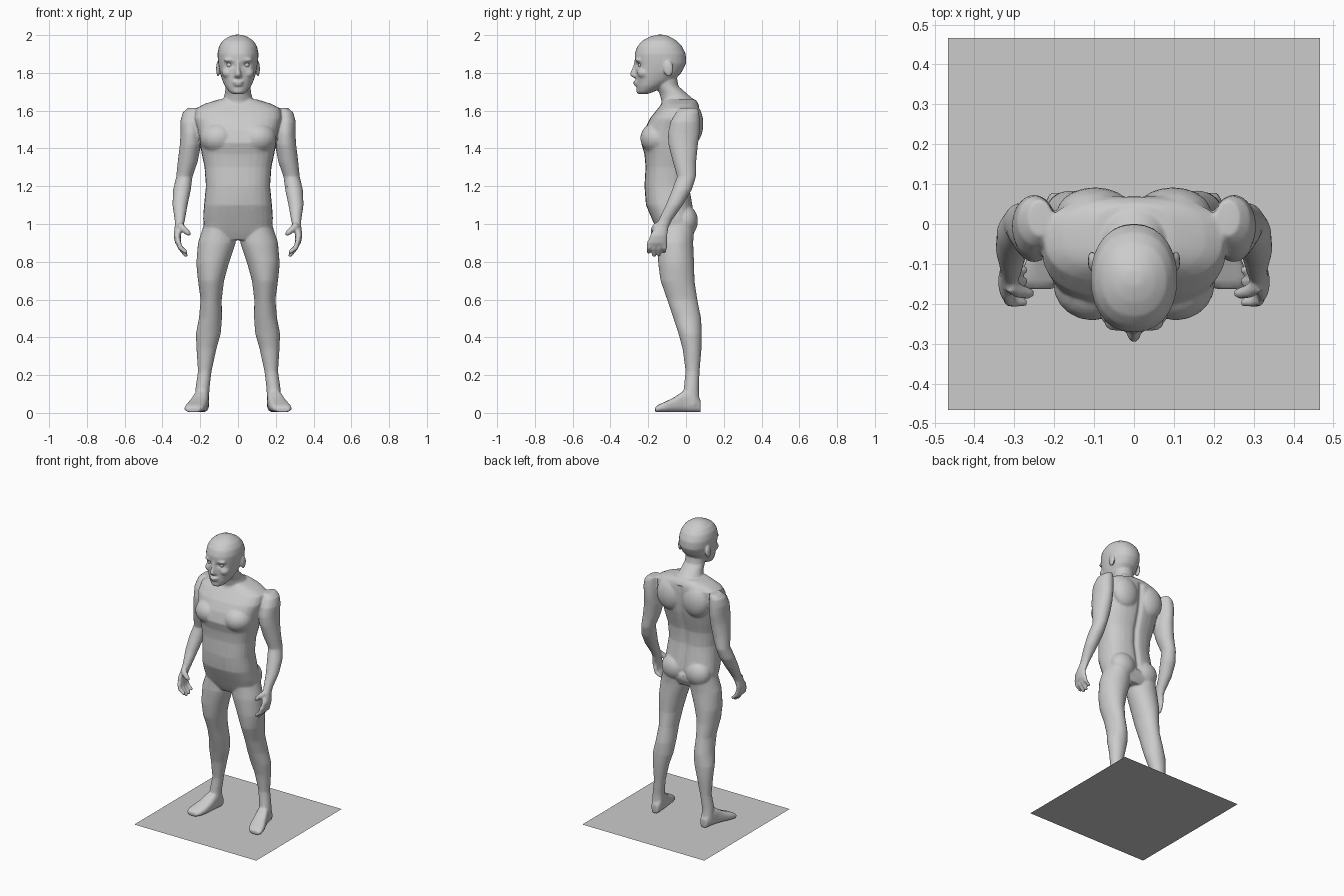
import bpy, bmesh, math
from mathutils import Vector, Matrix

bm = bmesh.new()


def loft(sections, power=1.0, n=28):
    """Skin closed rings; each section is (centre, u half-axis, v half-axis)."""
    rings = []
    for c, u, v in sections:
        ring = []
        for i in range(n):
            a = 2 * math.pi * i / n
            ca, sa = math.cos(a), math.sin(a)
            ca = math.copysign(abs(ca) ** power, ca)
            sa = math.copysign(abs(sa) ** power, sa)
            ring.append(bm.verts.new(Vector(c) + Vector(u) * ca + Vector(v) * sa))
        rings.append(ring)
    for r0, r1 in zip(rings, rings[1:]):
        for i in range(n):
            j = (i + 1) % n
            bm.faces.new((r0[i], r0[j], r1[j], r1[i]))
    bm.faces.new(rings[0][::-1])
    bm.faces.new(rings[-1])


def column(rows, power=1.0):
    """Horizontal rings on the centre line: z, half width, front y, back y."""
    loft([((0, (f + b) / 2, z), (w, 0, 0), (0, (b - f) / 2, 0)) for z, w, f, b in rows], power)


def limb(rows):
    """Horizontal rings: z, centre x, centre y, half width, half depth."""
    loft([((x, y, z), (rx, 0, 0), (0, ry, 0)) for z, x, y, rx, ry in rows])


def digit(points, radii):
    """Rounded finger along a short path."""
    d = (Vector(points[-1]) - Vector(points[0])).normalized()
    u = d.cross(Vector((0, 1, 0))).normalized()
    v = d.cross(u)
    loft([(p, u * r, v * r) for p, r in zip(points, radii)], n=12)


def blob(c, r):
    m = Matrix.Translation(c) @ Matrix.Diagonal((*r, 1))
    bmesh.ops.create_uvsphere(bm, u_segments=20, v_segments=12, radius=1, matrix=m)


# leg
limb([(1.00, .100, -.05, .080, .095), (.90, .112, -.057, .100, .095),
      (.79, .135, -.052, .086, .095), (.70, .143, -.045, .069, .090),
      (.60, .142, -.020, .056, .080), (.50, .146, .007, .061, .073),
      (.42, .157, .022, .066, .062), (.34, .167, .032, .053, .050),
      (.22, .176, .035, .036, .037), (.13, .188, .028, .037, .040),
      (.04, .192, .028, .038, .045)])
# foot, sections running heel to toe: y, x, half width, height
loft([((x, y, .004 + h / 2), (w, 0, 0), (0, 0, h / 2)) for y, x, w, h in
      [(.078, .186, .024, .06), (.05, .188, .036, .11), (-.01, .196, .041, .115),
       (-.06, .209, .048, .08), (-.11, .224, .054, .055), (-.145, .234, .050, .04),
       (-.163, .238, .034, .026)]], .7)
# arm
limb([(1.615, .235, .015, .030, .045), (1.59, .247, .008, .046, .062),
      (1.54, .250, -.005, .056, .078), (1.48, .250, -.012, .054, .084),
      (1.42, .252, -.015, .056, .078), (1.33, .266, -.008, .053, .062),
      (1.25, .284, .003, .043, .050), (1.18, .297, -.022, .047, .052),
      (1.10, .307, -.062, .040, .045), (1.02, .308, -.110, .027, .036),
      (.985, .312, -.128, .023, .036), (.94, .322, -.145, .019, .046),
      (.90, .317, -.152, .016, .050), (.885, .312, -.153, .012, .046)])
# fingers and thumb
for k, tip in enumerate((.85, .832, .835, .852)):
    y = -.193 + k * .027
    digit([(.316, y, .91), (.306, y - .002, .875), (.275, y - .004, tip), (.270, y - .004, tip - .005)],
          [.013, .0135, .011, .006])
digit([(.312, -.150, .995), (.290, -.168, .975), (.262, -.175, .950), (.254, -.175, .942)],
      [.020, .018, .014, .008])
# chest, shoulder blade and buttock masses
blob((.105, -.150, 1.455), (.098, .092, .085))
blob((.098, .030, 1.53), (.095, .062, .11))
blob((.090, -.005, 1.015), (.088, .068, .085))
# ear, cheek, brow
blob((.106, -.093, 1.822), (.010, .026, .042))
blob((.052, -.222, 1.800), (.034, .036, .030))
blob((.040, -.250, 1.868), (.036, .020, .012))

# mirror the side parts
dup = bmesh.ops.duplicate(bm, geom=bm.verts[:] + bm.edges[:] + bm.faces[:])["geom"]
bmesh.ops.scale(bm, vec=(-1, 1, 1), verts=[g for g in dup if isinstance(g, bmesh.types.BMVert)])

# torso
column([(.915, .10, -.13, .02), (.96, .178, -.152, .040), (1.03, .185, -.182, .045),
        (1.10, .180, -.212, .035), (1.20, .170, -.220, .018), (1.30, .177, -.214, .022),
        (1.37, .192, -.220, .042), (1.43, .203, -.238, .058), (1.50, .215, -.220, .068),
        (1.56, .232, -.190, .072), (1.61, .225, -.150, .072), (1.635, .18, -.130, .066),
        (1.66, .10, -.115, .050)], .78)
# neck
column([(1.58, .09, -.14, .06), (1.65, .082, -.130, .052), (1.69, .070, -.140, .005),
        (1.73, .066, -.160, -.040), (1.79, .066, -.170, -.05)])
# head
column([(1.688, .028, -.250, -.205), (1.70, .046, -.258, -.170), (1.73, .069, -.262, -.115),
        (1.76, .083, -.264, -.065), (1.80, .096, -.266, -.025), (1.85, .105, -.270, .001),
        (1.90, .109, -.272, -.001), (1.94, .101, -.258, -.020), (1.97, .082, -.232, -.048),
        (1.99, .053, -.195, -.082), (2.002, .022, -.155, -.115)], .92)
# nose and lips
column([(1.772, .012, -.275, -.24), (1.782, .021, -.290, -.24), (1.793, .018, -.298, -.24),
        (1.83, .010, -.283, -.24), (1.87, .009, -.272, -.24)])
blob((0, -.262, 1.752), (.030, .018, .008))
blob((0, -.261, 1.738), (.026, .017, .008))
blob((0, -.248, 1.706), (.026, .016, .018))

bmesh.ops.recalc_face_normals(bm, faces=bm.faces[:])
me = bpy.data.meshes.new("body")
bm.to_mesh(me)
bm.free()
body = bpy.data.objects.new("body", me)
bpy.context.collection.objects.link(body)
bpy.context.view_layer.objects.active = body
body.select_set(True)

# fuse the parts into one skin
fuse = body.modifiers.new("fuse", "REMESH")
fuse.mode = "VOXEL"
fuse.voxel_size = .006
soft = body.modifiers.new("soften", "SMOOTH")
soft.factor = .5
soft.iterations = 5
for name in ("fuse", "soften"):
    bpy.ops.object.modifier_apply(modifier=name)

# eye sockets and spine groove
for v in body.data.vertices:
    x, y, z = v.co
    if y < -.2 and z > 1.7:
        v.co.y += .014 * math.exp(-((abs(x) - .044) / .022) ** 2 - ((z - 1.842) / .014) ** 2)
    if y > -.03 and 1.0 < z < 1.62:
        v.co.y -= .014 * math.exp(-(x / .018) ** 2)
thin = body.modifiers.new("thin", "DECIMATE")
thin.ratio = .2
bpy.ops.object.modifier_apply(modifier="thin")
bpy.ops.object.shade_smooth()

# eyes
for s in (-1, 1):
    bpy.ops.mesh.primitive_uv_sphere_add(segments=16, ring_count=10, radius=.017,
                                         location=(s * .044, -.236, 1.842))
    bpy.context.object.name = "eye"
    bpy.ops.object.shade_smooth()

# square base sheet
bpy.ops.mesh.primitive_plane_add(size=.932)
bpy.context.object.name = "base_sheet"
